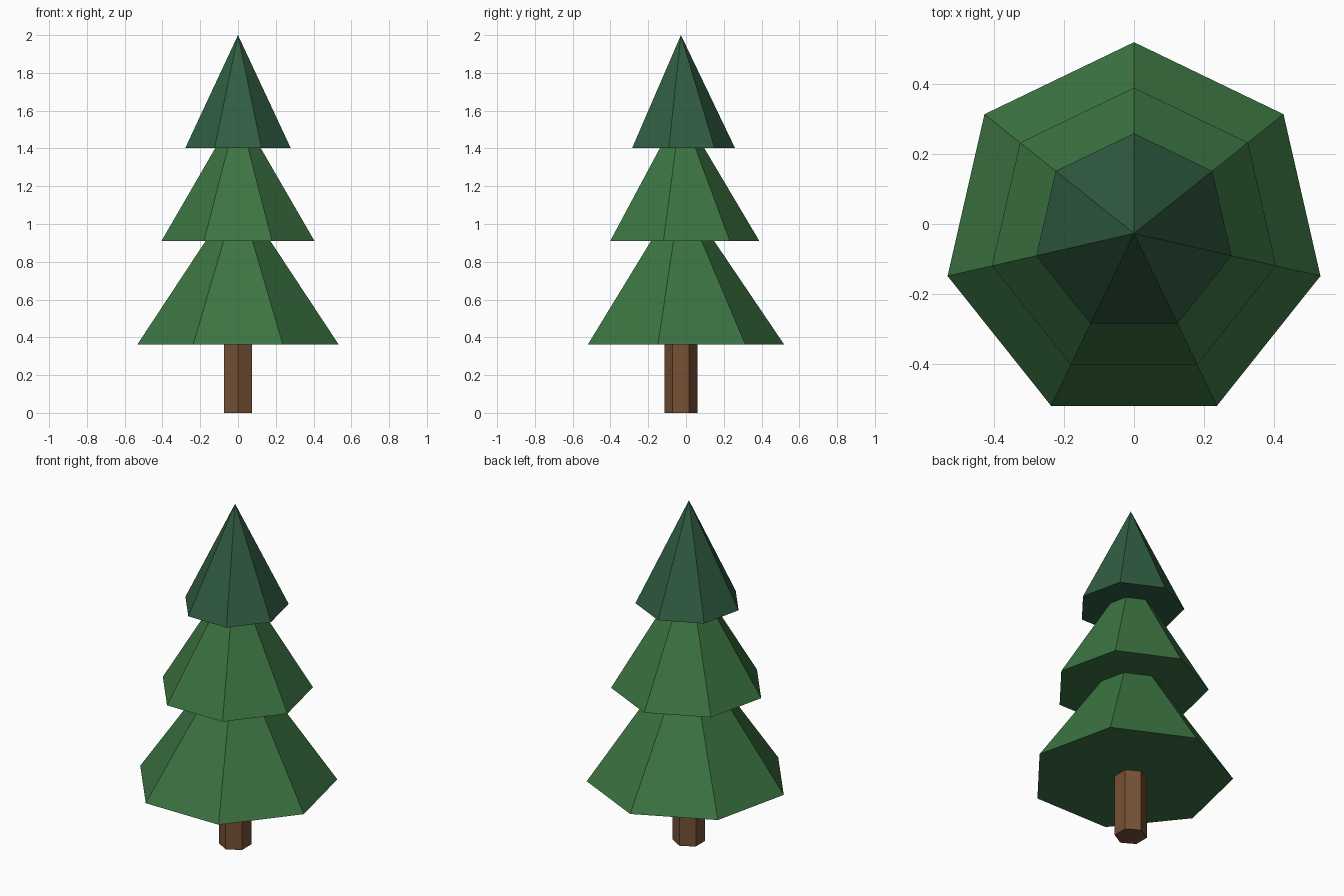
import bpy, math

if "Cube" in bpy.data.objects:
    bpy.data.objects.remove(bpy.data.objects["Cube"])

CENTRE_Y = -0.027  # axis offset that centres the seven-sided outline


def material(name, rgb):
    m = bpy.data.materials.new(name)
    m.diffuse_color = (*rgb, 1.0)
    m.use_nodes = True
    m.node_tree.nodes["Principled BSDF"].inputs["Base Color"].default_value = m.diffuse_color
    return m


leaf_green = material("leaf green", (0.045, 0.175, 0.054))
pine_green = material("dark pine green", (0.030, 0.108, 0.054))
bark_brown = material("bark brown", (0.180, 0.082, 0.036))


def tapered(name, sides, radius, top_radius, z0, z1, mat):
    """Flat-faced cone or prism with one corner pointing to the back."""
    bpy.ops.mesh.primitive_cone_add(
        vertices=sides, radius1=radius, radius2=top_radius, depth=z1 - z0,
        location=(0, CENTRE_Y, (z0 + z1) / 2))
    ob = bpy.context.object
    ob.name = name
    ob.data.materials.append(mat)
    # turn the first corner to +y whatever the primitive's start angle
    first = ob.data.vertices[0].co
    ob.rotation_euler.z = math.pi / 2 - math.atan2(first.y, first.x)
    return ob


# Trunk
tapered("trunk", 6, 0.087, 0.087, 0.0, 0.39, bark_brown)

# Three foliage tiers, largest at the bottom
tapered("lower_foliage", 7, 0.546, 0.0, 0.363, 1.17, leaf_green)
tapered("middle_foliage", 7, 0.416, 0.0, 0.909, 1.61, leaf_green)
tapered("upper_foliage", 7, 0.286, 0.0, 1.403, 2.0, pine_green)
